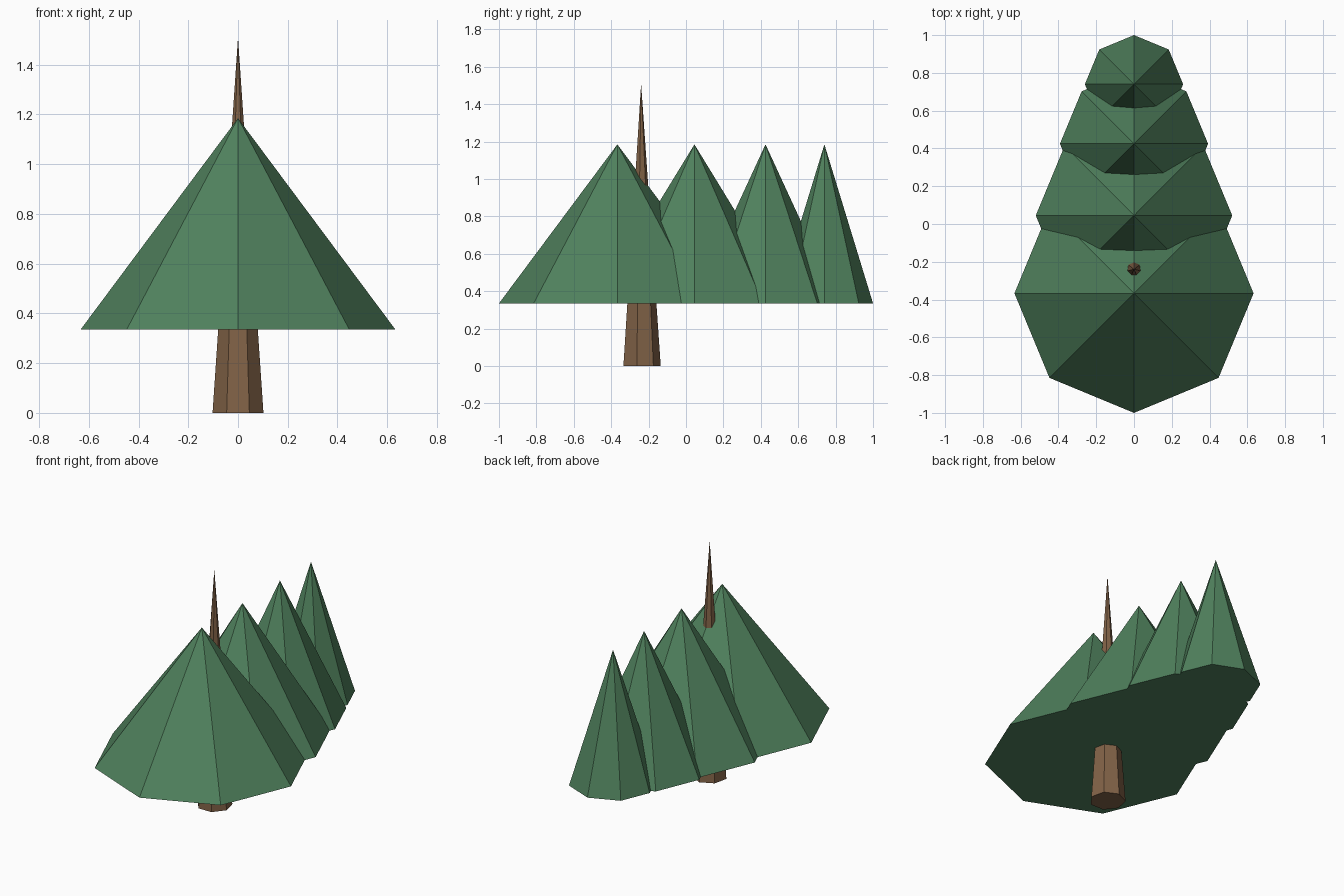
import bpy, bmesh, math
from mathutils import Matrix

default = bpy.data.objects.get("Cube")
if default:
    bpy.data.objects.remove(default, do_unlink=True)


def flat_material(name, rgb):
    mat = bpy.data.materials.new(name)
    mat.use_nodes = True
    mat.diffuse_color = (*rgb, 1)
    mat.node_tree.nodes["Principled BSDF"].inputs["Base Color"].default_value = (*rgb, 1)
    return mat


def faceted_cone(name, sides, radius, y, base, tip, mat):
    """Closed flat-shaded cone with one corner pointing to +y."""
    bm = bmesh.new()
    bmesh.ops.create_cone(bm, cap_ends=True, segments=sides, radius1=radius,
                          radius2=0, depth=tip - base)
    bmesh.ops.remove_doubles(bm, verts=bm.verts, dist=1e-5)
    # Turn whichever corner comes first to face the back
    corner = next(v for v in bm.verts if v.co.z < 0).co
    turn = math.pi / 2 - math.atan2(corner.y, corner.x)
    bm.transform(Matrix.Translation((0, 0, (base + tip) / 2)) @ Matrix.Rotation(turn, 4, 'Z'))
    bmesh.ops.recalc_face_normals(bm, faces=bm.faces)
    mesh = bpy.data.meshes.new(name)
    bm.to_mesh(mesh)
    bm.free()
    mesh.materials.append(mat)
    obj = bpy.data.objects.new(name, mesh)
    obj.location.y = y
    bpy.context.collection.objects.link(obj)
    return obj


needle_green = flat_material("needle green", (0.08, 0.22, 0.11))
bark_brown = flat_material("bark brown", (0.22, 0.122, 0.063))

# Trunk: one long spike running up through the foliage
faceted_cone("trunk", 7, 0.105, -0.24, 0, 1.51, bark_brown)

# Foliage: four overlapping cones in a row, shrinking towards the back
tiers = [(-0.367, 0.633), (0.045, 0.52), (0.425, 0.392), (0.74, 0.26)]
for number, (y, radius) in enumerate(tiers, 1):
    faceted_cone(f"foliage_cone_{number}", 8, radius, y, 0.335, 1.185, needle_green)
